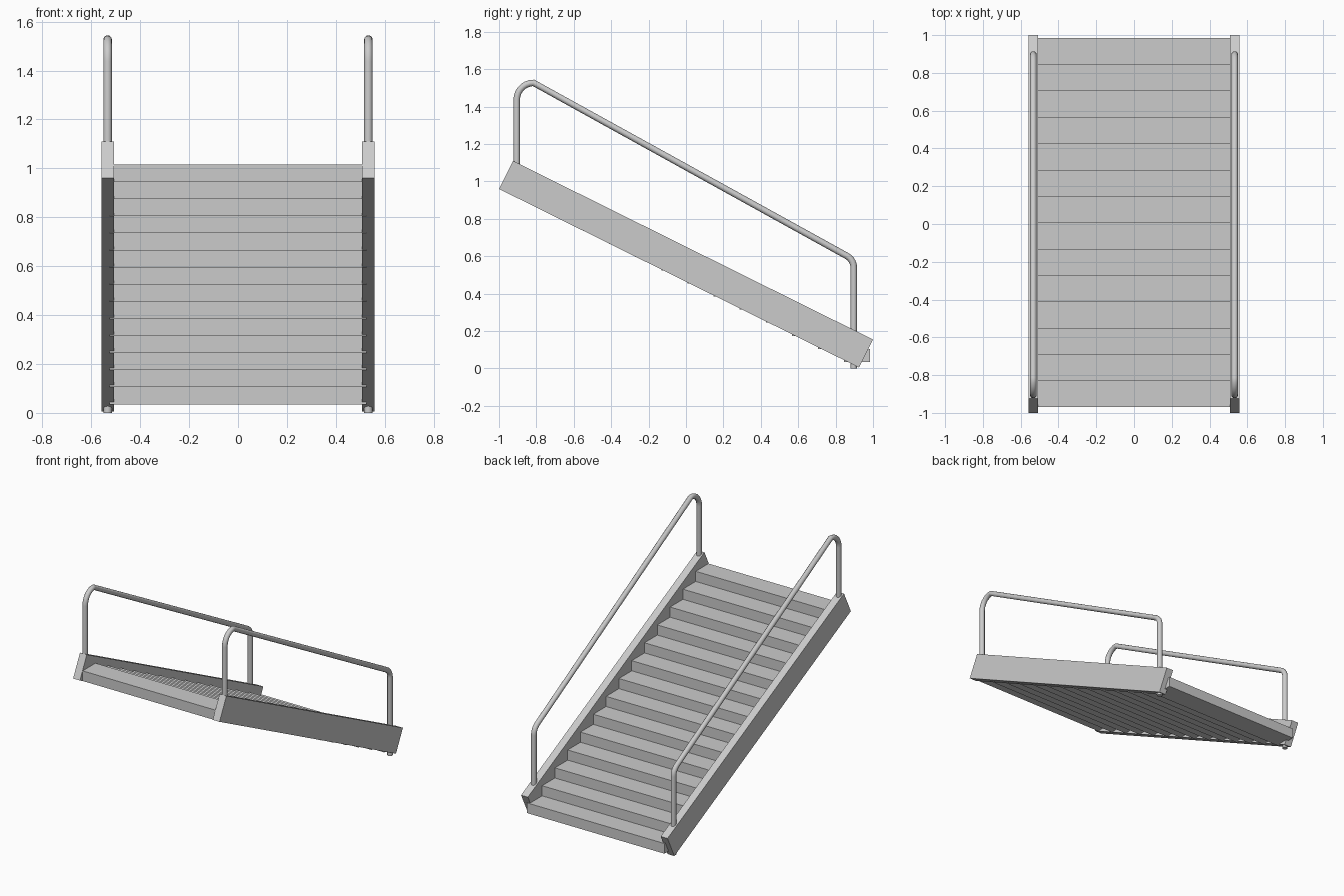
import bpy
import math

if "Cube" in bpy.data.objects:
    bpy.data.objects.remove(bpy.data.objects["Cube"])

# key dimensions
STEPS = 14
RUN, RISE = 0.1396, 0.07
STRINGER_IN, STRINGER_OUT = 0.507, 0.559
RAIL_X, RAIL_R = 0.533, 0.0175


def add_mesh(name, verts, faces):
    mesh = bpy.data.meshes.new(name)
    mesh.from_pydata(verts, [], faces)
    obj = bpy.data.objects.new(name, mesh)
    bpy.context.collection.objects.link(obj)
    return obj


def extrude_profile(name, profile, x0, x1):
    """Extrude a counter-clockwise (y, z) profile from x0 to x1."""
    n = len(profile)
    verts = [(x, y, z) for x in (x0, x1) for y, z in profile]
    faces = [tuple(reversed(range(n))), tuple(range(n, 2 * n))]
    faces += [(i, (i + 1) % n, n + (i + 1) % n, n + i) for i in range(n)]
    return add_mesh(name, verts, faces)


def arc(cy, cz, r, start, end, count):
    pts = []
    for i in range(count + 1):
        a = math.radians(start + (end - start) * i / count)
        pts.append((cy + r * math.cos(a), cz + r * math.sin(a)))
    return pts


def tube(name, x, path):
    curve = bpy.data.curves.new(name, 'CURVE')
    curve.dimensions = '3D'
    curve.bevel_depth = RAIL_R
    curve.bevel_resolution = 4
    curve.use_fill_caps = True
    spline = curve.splines.new('POLY')
    spline.points.add(len(path) - 1)
    for p, (y, z) in zip(spline.points, path):
        p.co = (x, y, z, 1)
    obj = bpy.data.objects.new(name, curve)
    bpy.context.collection.objects.link(obj)
    bpy.ops.object.select_all(action='DESELECT')
    obj.select_set(True)
    bpy.context.view_layer.objects.active = obj
    bpy.ops.object.convert(target='MESH')
    bpy.ops.object.shade_smooth_by_angle(angle=math.radians(40))


# solid box steps, climbing towards the front
for i in range(STEPS):
    y1 = 0.985 - i * RUN
    y0 = y1 - RUN
    z0 = 0.035 + i * RISE
    z1 = z0 + RISE
    extrude_profile(f"step_{i + 1}", [(y0, z0), (y1, z0), (y1, z1), (y0, z1)],
                    -0.525, 0.525)

# sloping side stringers and bent handrails
stringer = [(-1.0, 0.96), (0.925, 0.005), (1.0, 0.155), (-0.925, 1.11)]
rail = [(-0.905, 0.95)]
rail += arc(-0.815, 1.437, 0.09, 180, 90, 7)
rail += arc(0.827, 0.54, 0.07, 62, 0, 5)
rail += [(0.897, 0.0)]

for side, s in (("left", -1), ("right", 1)):
    a, b = sorted((s * STRINGER_IN, s * STRINGER_OUT))
    extrude_profile(f"stringer_{side}", stringer, a, b)
    tube(f"handrail_{side}", s * RAIL_X, rail)
